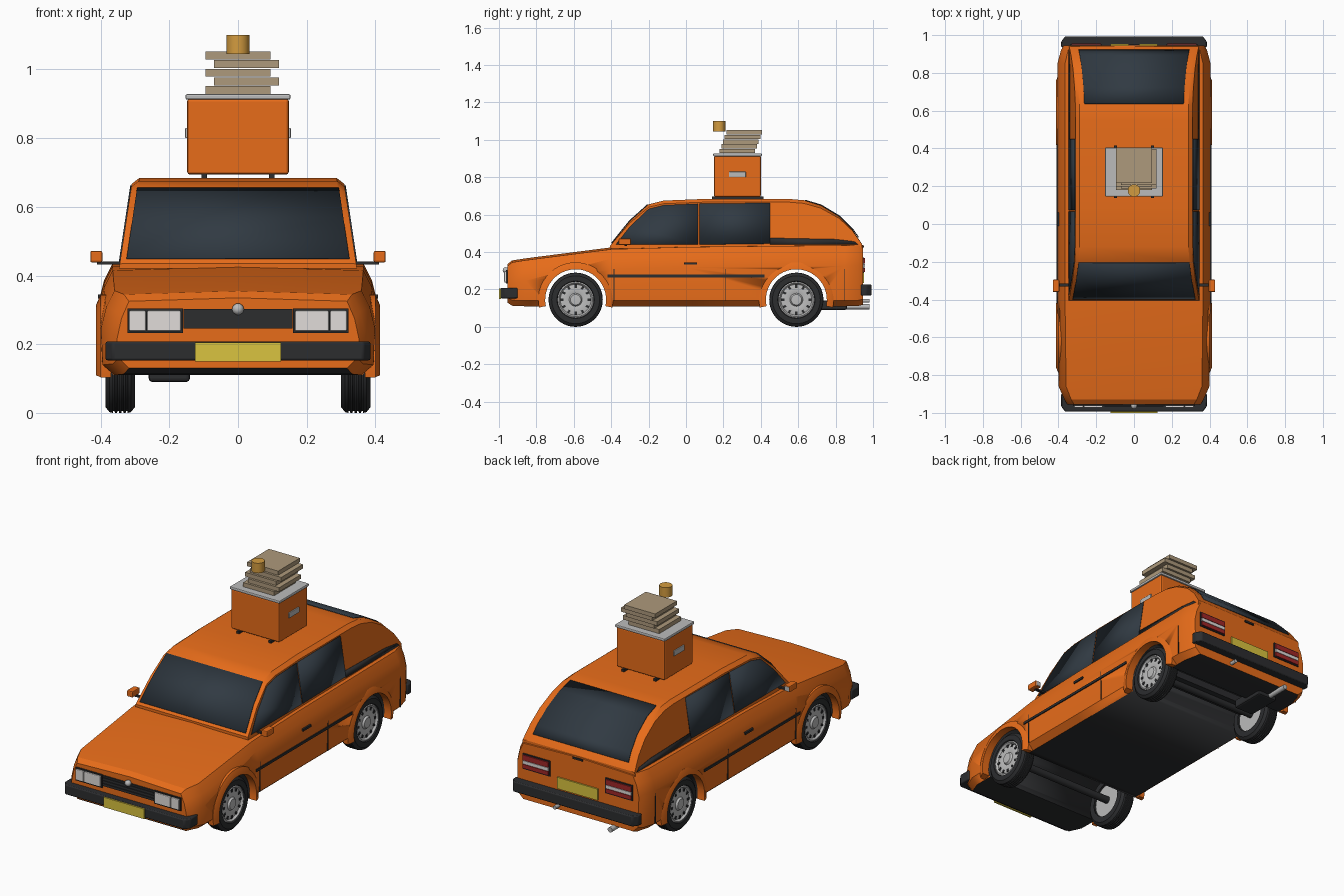
import bpy, bmesh
from math import sin, cos, pi, radians
from mathutils import Matrix

if "Cube" in bpy.data.objects:
    bpy.data.objects.remove(bpy.data.objects["Cube"])

COLORS = {"orange": (0.8, 0.15, 0.01), "dark": (0.025, 0.026, 0.028), "glass": (0.03, 0.042, 0.055),
          "card": (0.42, 0.32, 0.2), "gold": (0.65, 0.33, 0.05), "yellow": (0.7, 0.55, 0.05),
          "red": (0.35, 0.02, 0.02), "white": (0.75, 0.72, 0.7), "metal": (0.5, 0.5, 0.5)}
MATS = {}
for k, c in COLORS.items():
    MATS[k] = bpy.data.materials.new(k)
    MATS[k].diffuse_color = (*c, 1)


def finish(bm, name, *mats, smooth=True, recalc=True):
    bmesh.ops.remove_doubles(bm, verts=bm.verts, dist=1e-5)
    if recalc:
        bmesh.ops.recalc_face_normals(bm, faces=bm.faces)
    me = bpy.data.meshes.new(name)
    bm.to_mesh(me)
    bm.free()
    for m in mats:
        me.materials.append(MATS[m])
    if smooth:
        me.shade_smooth()
        me.set_sharp_from_angle(angle=radians(28))
    ob = bpy.data.objects.new(name, me)
    bpy.context.scene.collection.objects.link(ob)
    return ob


def bevel(ob, w):
    m = ob.modifiers.new("bevel", "BEVEL")
    m.width, m.segments = w, 2
    return ob


def box(name, x, y, z, mat, bev=0, rot=None):
    """Box from (min, max) ranges."""
    bm = bmesh.new()
    bmesh.ops.create_cube(bm, size=1)
    for v in bm.verts:
        v.co = [(a + b) / 2 + c * abs(b - a) for (a, b), c in zip((x, y, z), v.co)]
    if rot:
        bmesh.ops.transform(bm, matrix=rot, verts=bm.verts)
    ob = finish(bm, name, mat, smooth=False)
    return bevel(ob, bev) if bev else ob


def loft(name, rings, *mats, loop=False, dark_bottom=False):
    """Skin closed rings; caps the ends unless looped."""
    bm = bmesh.new()
    rows = [[bm.verts.new(p) for p in r] for r in rings]
    n = len(rows[0])
    for a, b in zip(rows, rows[1:] + rows[:1] if loop else rows[1:]):
        for i in range(n):
            f = bm.faces.new((a[i], a[(i + 1) % n], b[(i + 1) % n], b[i]))
            if dark_bottom and i == n - 1:
                f.material_index = 1
    if not loop:
        bm.faces.new(rows[0])
        bm.faces.new(rows[-1])
    return finish(bm, name, *mats)


def lathe(name, prof, y, z, mat, n=40):
    """Revolve (x, radius) profile about an axle parallel to x."""
    bm = bmesh.new()
    rows = [[bm.verts.new((x, y + r * cos(2 * pi * i / n), z + r * sin(2 * pi * i / n))) for x, r in prof] for i in range(n)]
    for i in range(n):
        a, b = rows[i], rows[(i + 1) % n]
        for j in range(len(prof) - 1):
            bm.faces.new((a[j], a[j + 1], b[j + 1], b[j]))
    return finish(bm, name, mat)


def rod(name, r, depth, loc, mat, axis="Z", n=24):
    bm = bmesh.new()
    rot = Matrix.Rotation(pi / 2, 4, "Y" if axis == "X" else "X") if axis != "Z" else Matrix()
    bmesh.ops.create_cone(bm, cap_ends=True, segments=n, radius1=r, radius2=r, depth=depth,
                          matrix=Matrix.Translation(loc) @ rot)
    return finish(bm, name, mat)


def sheet(name, faces, mat):
    """Thin panel made from lists of points."""
    bm = bmesh.new()
    for f in faces:
        bm.faces.new([bm.verts.new(p) for p in f])
    ob = finish(bm, name, mat)
    m = ob.modifiers.new("thickness", "SOLIDIFY")
    m.thickness, m.offset = 0.005, 0
    return ob


def mirror_ring(half, y):
    return [(x, y, z) for x, z in half] + [(-x, y, z) for x, z in reversed(half) if x > 0]


# Lower body: y, width factor, top, bottom
body_st = [(-.955, .87, .335, .13), (-.93, .91, .355, .113), (-.86, .985, .366, .11), (-.4, 1, .425, .11), (0, 1, .437, .11),
           (.85, 1, .446, .11), (.92, .955, .447, .112), (.945, .92, .437, .118)]
body = loft("body", [mirror_ring([(.365 * f, b), (.4 * f, b + .03), (.405 * f, t - .12), (.39 * f, t - .06),
                                  (.365 * f, t - .01), (0, t)], y) for y, f, t, b in body_st],
            "orange", "dark", dark_bottom=True)

# Wheel tunnels
for y in (-.59, .59):
    cut = rod("tunnel_cutter", .165, 1.0, (0, y, .145), "orange", "X", 48)
    cut.data.materials.append(MATS["dark"])
    for p in cut.data.polygons:
        p.material_index = 1
    cut.hide_render = True
    m = body.modifiers.new("tunnel", "BOOLEAN")
    m.object, m.operation, m.solver = cut, "DIFFERENCE", "EXACT"
    bpy.context.view_layer.objects.active = body
    bpy.ops.object.modifier_apply(modifier=m.name)
    bpy.data.objects.remove(cut)


# Cabin
def cabin_x(z):
    return .345 - (z - .43) * .15


cabin_st = [(-.405, .435), (-.3, .565), (-.2, .655), (-.12, .675), (.1, .684), (.55, .684), (.63, .677), (.72, .65),
            (.82, .59), (.89, .52), (.94, .445)]
rings = []
for y, t in cabin_st:
    s = .42 + (t - .42) * .935
    rings.append(mirror_ring([(cabin_x(.42), .42), (cabin_x(s), s), (cabin_x(s) - .022, t)], y))
loft("cabin", rings, "orange")


# Glass
def cross_strip(name, rows, inset, dy):
    pts = [(cabin_x(z) - inset, y + dy, z + .002) for y, z in rows]
    sheet(name, [[(-a[0], *a[1:]), a, b, (-b[0], *b[1:])] for a, b in zip(pts, pts[1:])], "glass")


cross_strip("windscreen", [(-.395, .447), (-.3, .565), (-.203, .652)], .018, -.002)
cross_strip("rear_window", [(.635, .675), (.72, .65), (.82, .59), (.89, .52), (.92, .477)], .045, .002)
side_panels = {"front_side_window": ("glass", [(-.375, .44), (-.3, .535), (-.2, .63), (-.12, .65), (.065, .658), (.065, .44)]),
               "rear_side_window": ("glass", [(.073, .44), (.073, .658), (.45, .662), (.45, .445)]),
               "belt_moulding": ("dark", [(.45, .44), (.45, .475), (.8, .468), (.9, .456), (.92, .44)])}
for s in (1, -1):
    for n, (mat, pts) in side_panels.items():
        sheet(n, [[(s * (cabin_x(z) + .001), y, z) for y, z in pts]], mat)

# Side trim, doors and mirrors
for s in (1, -1):
    box("side_strip", (s * .395, s * .409), (-.42, .42), (.265, .279), "dark")
    box("door_handle", (s * .385, s * .408), (-.01, .06), (.333, .345), "dark")
    for y in (-.385, .21, .845):
        box("door_seam", (s * .39, s * .4055), (y - .0015, y + .0015), (.14, .31), "dark")
    box("mirror_arm", (s * .34, s * .41), (-.33, -.315), (.432, .441), "dark")
    box("mirror", (s * .395, s * .43), (-.36, -.295), (.438, .472), "orange", .005)
    box("mirror_glass", (s * .4, s * .425), (-.296, -.293), (.443, .467), "metal")

# Wheels
tyre = [(.30, .095), (.30, .128), (.312, .143)]
for k in range(4):
    g = .324 + k * .0125
    tyre += [(g - .003, .145), (g - .002, .139), (g + .002, .139), (g + .003, .145)]
tyre += [(.374, .143), (.386, .128), (.386, .1), (.376, .094)]
rim = [(.31, .094), (.38, .097), (.383, .09), (.372, .082), (.377, .055), (.372, .035), (.382, .028), (.384, 0)]
for s in (1, -1):
    for y in (-.59, .59):
        lathe("tyre", [(s * x, r) for x, r in tyre], y, .145, "dark")
        lathe("wheel_rim", [(s * x, r) for x, r in rim], y, .145, "metal")
        rod("brake_drum", .094, .01, (s * .315, y, .145), "metal", "X")
        for i in range(12):
            rot = Matrix.Translation((0, y, .145)) @ Matrix.Rotation(i * pi / 6, 4, "X")
            box("rim_slot", (s * .365, s * .3775), (-.006, .006), (.064, .081), "dark", rot=rot)
        arc = []
        for i in range(25):
            a = radians(-12 + i * 204 / 24)
            arc.append([(s * x, y + r * cos(a), .145 + r * sin(a))
                        for x, r in ((.37, .163), (.413, .163), (.413, .17), (.4, .2), (.37, .2))])
        loft("wheel_arch", arc, "orange")
for y in (-.59, .59):
    rod("axle", .02, .64, (0, y, .145), "dark", "X")
box("rear_axle_beam", (-.28, .28), (.54, .64), (.15, .19), "dark")
box("muffler", (-.26, -.14), (.66, .86), (.09, .14), "dark", .01)
rod("tail_pipe", .014, .2, (-.22, .88, .108), "metal", "Y")
rod("tow_eye", .01, .06, (.12, .95, .14), "metal", "Y")

# Bumpers and plates
for name, f, z0, z1, wrap in (("front_bumper", -1, .153, .208, .9), ("rear_bumper", 1, .168, .226, .935)):
    plan = [(.386, wrap), (.386, .965), (.365, .993), (-.365, .993), (-.386, .965), (-.386, wrap)]
    bevel(loft(name, [[(x, f * y, z) for x, y in plan] for z in (z0, z1)], "dark"), .006)
box("front_plate", (-.125, .125), (-1, -.99), (.15, .205), "yellow")
box("rear_plate", (-.125, .125), (.94, .953), (.235, .298), "yellow")

# Front lamps and grille
box("grille", (-.158, .158), (-.963, -.945), (.245, .302), "dark")
for i in range(3):
    box("grille_bar", (-.155, .155), (-.967, -.96), (.255 + i * .016, .261 + i * .016), "dark")
for s in (1, -1):
    box("headlight_frame", (s * .16, s * .322), (-.963, -.94), (.232, .304), "dark")
    box("headlight", (s * .166, s * .265), (-.972, -.95), (.238, .298), "white", .004)
    box("indicator", (s * .268, s * .317), (-.972, -.95), (.238, .298), "white", .004)
    # Tail lamps
    box("tail_light_frame", (s * .17, s * .338), (.93, .95), (.287, .373), "dark")
    for n, z0, z1, m in (("upper", .338, .367, "red"), ("middle", .318, .336, "white"), ("lower", .293, .316, "red")):
        box("tail_light_" + n, (s * .176, s * .332), (.94, .956), (z0, z1), m)
bm = bmesh.new()
bmesh.ops.create_uvsphere(bm, u_segments=20, v_segments=12, radius=.017, matrix=Matrix.Translation((0, -.963, .302)))
finish(bm, "grille_knob", "metal")
box("boot_latch", (-.03, .03), (.935, .952), (.425, .435), "dark")

# Roof load: cool box, cartons and cup
for s in (1, -1):
    box("roof_rail", (s * .09, s * .106), (.138, .415), (.682, .697), "dark")
    box("box_handle", (s * .145, s * .154), (.23, .32), (.8, .83), "metal", .003)
box("cool_box", (-.148, .148), (.15, .4), (.694, .915), "orange", .008)
box("cool_box_lid", (-.153, .153), (.145, .405), (.912, .928), "metal", .005)
for i in range(5):
    x, y = .0125 * 2 * (i % 2), .18 + i * .009
    box("carton", (x - .095, x + .095), (y, y + .19), (.929 + i * .025, .952 + i * .025), "card")
rod("cup", .033, .055, (0, .177, 1.0725), "gold", n=32)

for m in bpy.data.materials:
    if m.users and not m.is_grease_pencil:
        m.use_nodes = True
        m.node_tree.nodes["Principled BSDF"].inputs["Base Color"].default_value = m.diffuse_color
